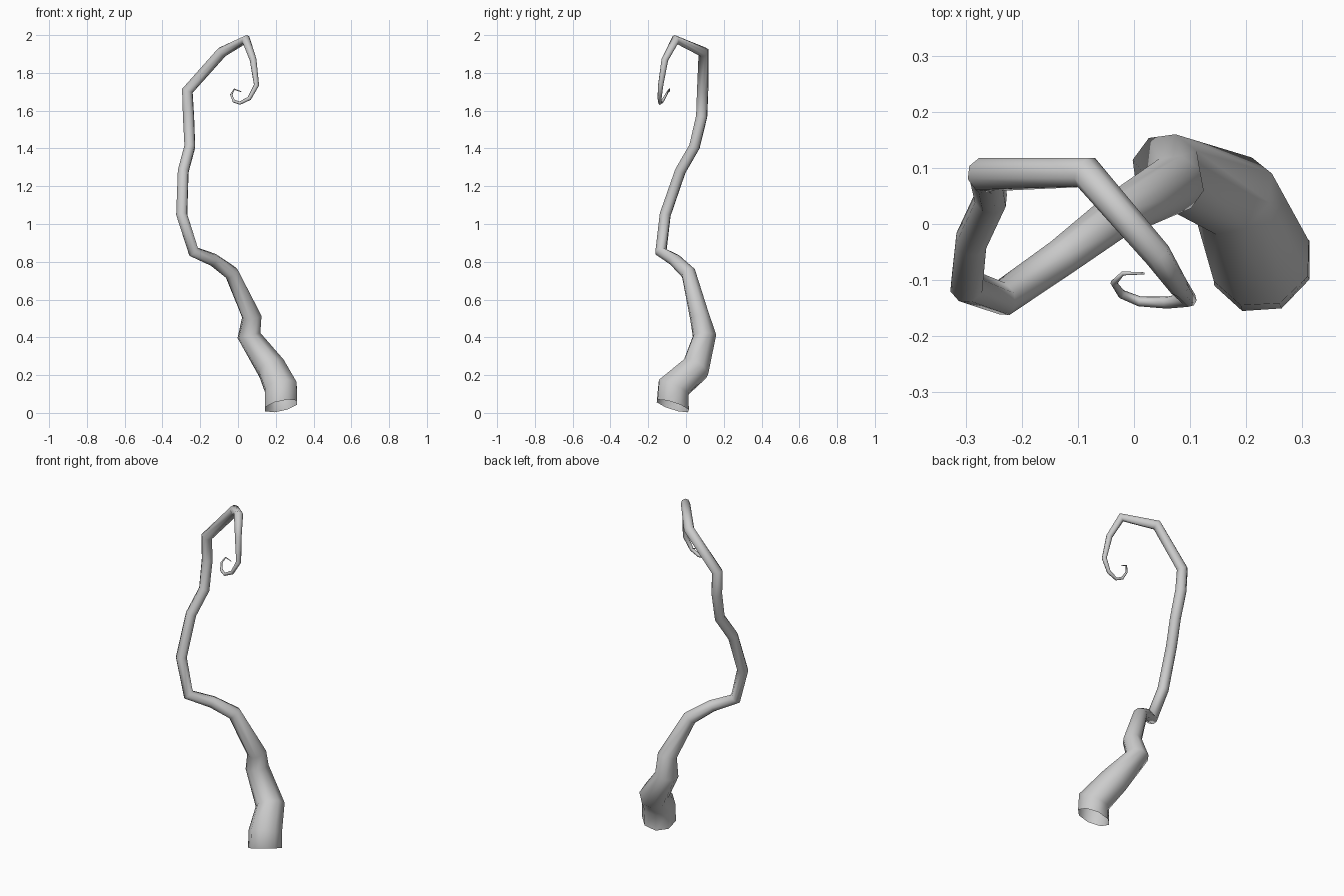
import bpy, bmesh, math
from mathutils import Vector

if "Cube" in bpy.data.objects:
    bpy.data.objects.remove(bpy.data.objects["Cube"])

SIDES = 8

# Centre line of the tentacle: x, y, z, radius
PATH = [
    (.228, -.07, .037, .094), (.227, -.066, .135, .092), (.178, .05, .235, .080),
    (.058, .098, .41, .064), (.073, .072, .51, .053), (-.034, .013, .74, .040),
    (-.13, -.06, .81, .034), (-.235, -.133, .853, .032), (-.298, -.11, 1.05, .031),
    (-.29, -.03, 1.28, .030), (-.255, .045, 1.41, .030), (-.262, .083, 1.57, .031),
    (-.268, .088, 1.705, .031), (-.085, .092, 1.91, .030), (.042, -.055, 1.977, .025),
    (.08, -.112, 1.87, .018), (.098, -.134, 1.735, .014), (.06, -.14, 1.665, .011),
    (.01, -.138, 1.64, .009), (-.022, -.125, 1.65, .008), (-.036, -.105, 1.685, .006),
    (-.02, -.088, 1.714, .004), (.018, -.088, 1.70, .002),
]


def tube(name, path, sides):
    pts = [Vector(p[:3]) for p in path]
    n = len(pts)
    # Ring normals bisect neighbouring segments; the foot is tilted
    tans = []
    for i in range(n):
        a = (pts[i] - pts[i - 1]).normalized() if i else Vector()
        b = (pts[i + 1] - pts[i]).normalized() if i < n - 1 else Vector()
        tans.append((a + b).normalized())
    tans[0] = Vector((-.23, .32, 1)).normalized()

    bm = bmesh.new()
    side = Vector((1, 0, 0))
    side = (side - tans[0] * side.dot(tans[0])).normalized()
    rings = []
    for i, t in enumerate(tans):
        if i:
            side = tans[i - 1].rotation_difference(t) @ side
        up = t.cross(side)
        r = path[i][3]
        ring = []
        for k in range(sides):
            ang = 2 * math.pi * (k + .5) / sides
            ring.append(bm.verts.new(pts[i] + r * (side * math.cos(ang) + up * math.sin(ang))))
        rings.append(ring)
    for a, b in zip(rings, rings[1:]):
        for k in range(sides):
            j = (k + 1) % sides
            bm.faces.new((a[k], a[j], b[j], b[k])).smooth = True
    mesh = bpy.data.meshes.new(name)
    bm.to_mesh(mesh)
    bm.free()
    obj = bpy.data.objects.new(name, mesh)
    bpy.context.collection.objects.link(obj)
    return obj


# Tapering tentacle with open foot and curled tip
tube("tentacle", PATH, SIDES)
